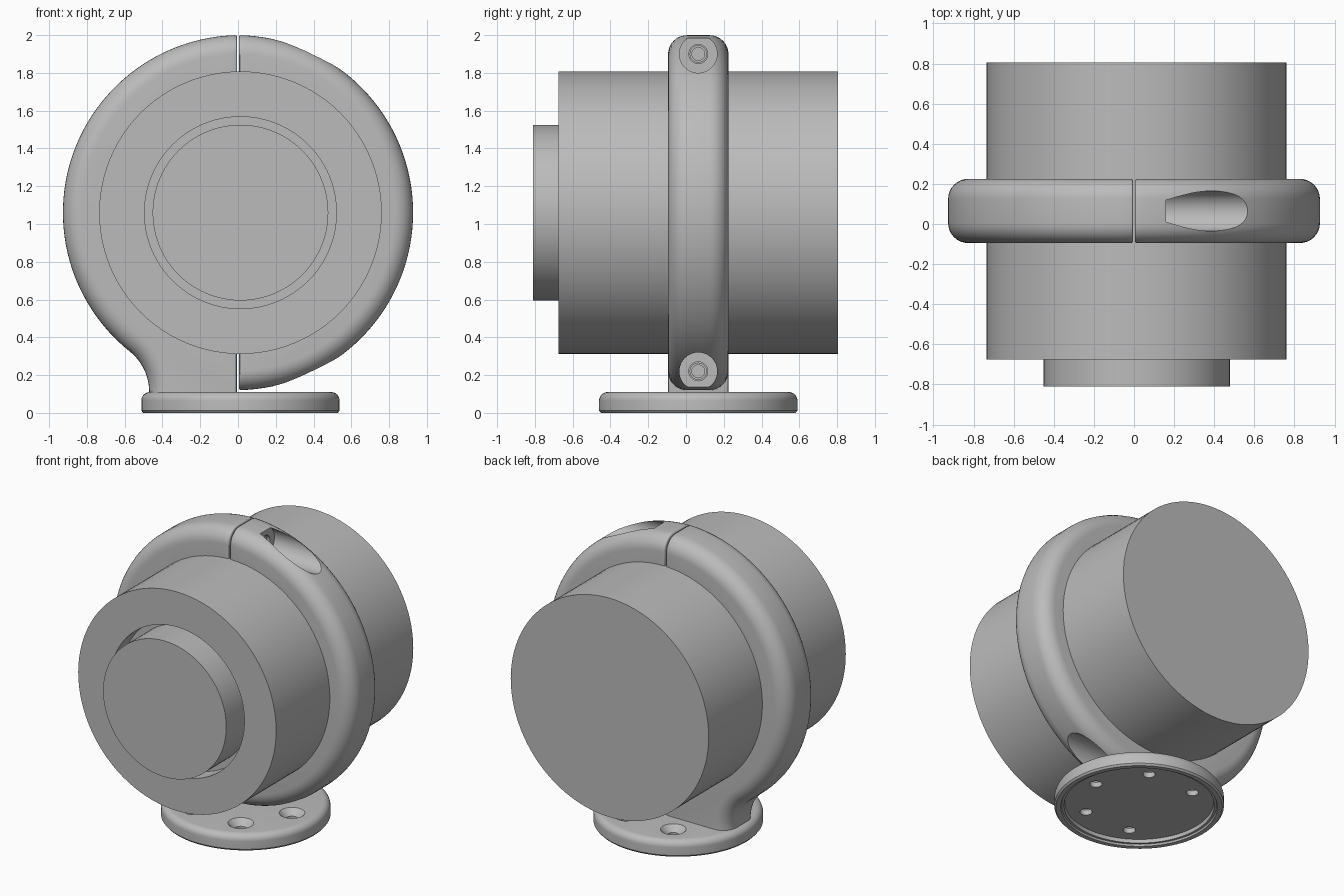
import bpy, bmesh
from math import cos, sin, acos, pi, radians
from mathutils import Matrix, Vector

if "Cube" in bpy.data.objects:
    bpy.data.objects.remove(bpy.data.objects["Cube"])

grey = bpy.data.materials.new("matte_grey")
grey.use_nodes = True
grey.diffuse_color = (0.5, 0.5, 0.5, 1)
grey.node_tree.nodes["Principled BSDF"].inputs["Base Color"].default_value = (0.5, 0.5, 0.5, 1)

MID_Y = 0.065      # centre plane of clamp and foot
CX, CZ = 0.013, 1.06   # axis of the drum
SEAM = 0.004       # half the gap between the clamp halves
OUTER, INNER = 0.94, 0.735
ALONG_Y = Matrix.Rotation(-pi / 2, 4, 'X')
ALONG_X = Matrix.Rotation(pi / 2, 4, 'Y')


def make_object(name, bm):
    bmesh.ops.recalc_face_normals(bm, faces=bm.faces)
    mesh = bpy.data.meshes.new(name)
    bm.to_mesh(mesh)
    bm.free()
    mesh.materials.append(grey)
    ob = bpy.data.objects.new(name, mesh)
    bpy.context.collection.objects.link(ob)
    return ob


def select(ob):
    bpy.ops.object.select_all(action='DESELECT')
    ob.select_set(True)
    bpy.context.view_layer.objects.active = ob


def smooth(ob):
    select(ob)
    bpy.ops.object.shade_smooth_by_angle(angle=radians(30))


def lathe(name, profile, place, steps=64):
    """Revolve (radius, height) points about z, then place the result."""
    bm = bmesh.new()
    verts = [bm.verts.new((r, 0, h)) for r, h in profile]
    edges = [bm.edges.new(pair) for pair in zip(verts, verts[1:])]
    bmesh.ops.spin(bm, geom=verts + edges, axis=(0, 0, 1), cent=(0, 0, 0),
                   angle=2 * pi, steps=steps)
    bmesh.ops.remove_doubles(bm, verts=bm.verts, dist=1e-5)
    bmesh.ops.transform(bm, matrix=place, verts=bm.verts)
    return make_object(name, bm)


def cut(ob, cutter):
    cutter.hide_render = True
    mod = ob.modifiers.new("cut", 'BOOLEAN')
    mod.operation, mod.solver, mod.object = 'DIFFERENCE', 'EXACT', cutter
    select(ob)
    bpy.ops.object.modifier_apply(modifier=mod.name)
    bpy.data.objects.remove(cutter)


def arc(cx, cz, r, start, end, n):
    return [(cx + r * cos(start + (end - start) * i / n),
             cz + r * sin(start + (end - start) * i / n)) for i in range(n + 1)]


def clamp_half(name, outer, inner, rounded, seam_x):
    """Extrude an xz outline along y, round the outer rim, ease the seam."""
    bm = bmesh.new()
    pts = outer + inner
    front = [bm.verts.new((x, MID_Y - 0.16, z)) for x, z in pts]
    back = [bm.verts.new((x, MID_Y + 0.16, z)) for x, z in pts]
    bm.faces.new(front)
    bm.faces.new(back[::-1])
    n = len(pts)
    for i in range(n):
        j = (i + 1) % n
        bm.faces.new((front[i], back[i], back[j], front[j]))
    bmesh.ops.recalc_face_normals(bm, faces=bm.faces)
    rim = [bm.edges.get((row[i], row[i + 1]))
           for row in (front, back) for i in range(rounded)]
    bmesh.ops.bevel(bm, geom=rim, offset=0.1, segments=8, profile=0.5,
                    affect='EDGES', clamp_overlap=False)
    seam = [e for e in bm.edges if all(abs(v.co.x - seam_x) < 1e-4 for v in e.verts)]
    bmesh.ops.bevel(bm, geom=seam, offset=0.012, segments=3, profile=0.5,
                    affect='EDGES', clamp_overlap=True)
    return make_object(name, bm)


# Drum with a recess in its front, and the lens disc standing in it
axis = Matrix.Translation((CX, 0, CZ)) @ ALONG_Y
smooth(lathe("drum_body", [(0, 0.805), (0.748, 0.805), (0.748, -0.675),
                           (0.508, -0.675), (0.508, -0.55), (0, -0.55)], axis, 96))
smooth(lathe("front_disc", [(0, -0.81), (0.465, -0.81), (0.465, -0.53), (0, -0.53)], axis, 96))

# Clamp half with the foot pillar
turn = acos((-SEAM - CX) / OUTER)
join = radians(231.35)
outer = arc(CX, CZ, OUTER, turn, join, 48)
outer += arc(-0.746, 0.11, 0.276, join - pi, 0, 12)[1:] + [(-0.47, 0.09)]
rounded = len(outer) - 1
outer += [(-SEAM, 0.09)]
turn = acos((-SEAM - CX) / INNER)
smooth(clamp_half("clamp_pillar_half", outer,
                  arc(CX, CZ, INNER, 2 * pi - turn, turn, 48), rounded, -SEAM))

# Removable clamp half, slightly drawn in towards the seam
turn = acos((SEAM + CX) / OUTER)
outer = arc(-CX, CZ, OUTER, -turn, turn, 64)
turn = acos((SEAM - CX) / INNER)
half = clamp_half("clamp_removable_half", outer,
                  arc(CX, CZ, INNER, turn, -turn, 48), len(outer) - 1, SEAM)

# Screw pockets at top and bottom, each with a socket screw
for label, z in (("top", 1.9), ("bottom", 0.22)):
    place = Matrix.Translation((0.16, MID_Y, z)) @ ALONG_X
    cut(half, lathe("pocket_cutter", [(0, -0.07), (0.05, -0.07), (0.05, 0), (0.1, 0),
                                      (0.1, 1), (0, 1)], place, 48))
    screw = lathe(label + "_screw", [(0, -0.08), (0.046, -0.08), (0.046, -0.02),
                                     (0.034, -0.02), (0.034, -0.05), (0, -0.05)], place, 24)
    smooth(screw)
smooth(half)

# Round foot with a hollow underside and countersunk holes
foot_place = Matrix.Translation((CX, MID_Y, 0))
foot = [(0, 0.035), (0.46, 0.035), (0.465, 0.012), (0.48, 0.012), (0.485, 0), (0.515, 0),
        (0.525, 0.012)]
foot += arc(0.48, 0.065, 0.045, 0, pi / 2, 8) + [(0, 0.11)]
base = lathe("foot_plate", foot, foot_place, 96)
for k in (0, 1, 2, 4, 5):
    spot = Matrix.Rotation(k * pi / 3, 4, 'Z') @ Vector((0.35, 0, 0))
    cut(base, lathe("hole_cutter", [(0, -0.1), (0.038, -0.1), (0.038, 0.07), (0.08, 0.11),
                                    (0.08, 0.2), (0, 0.2)],
                    foot_place @ Matrix.Translation(spot), 32))
smooth(base)
